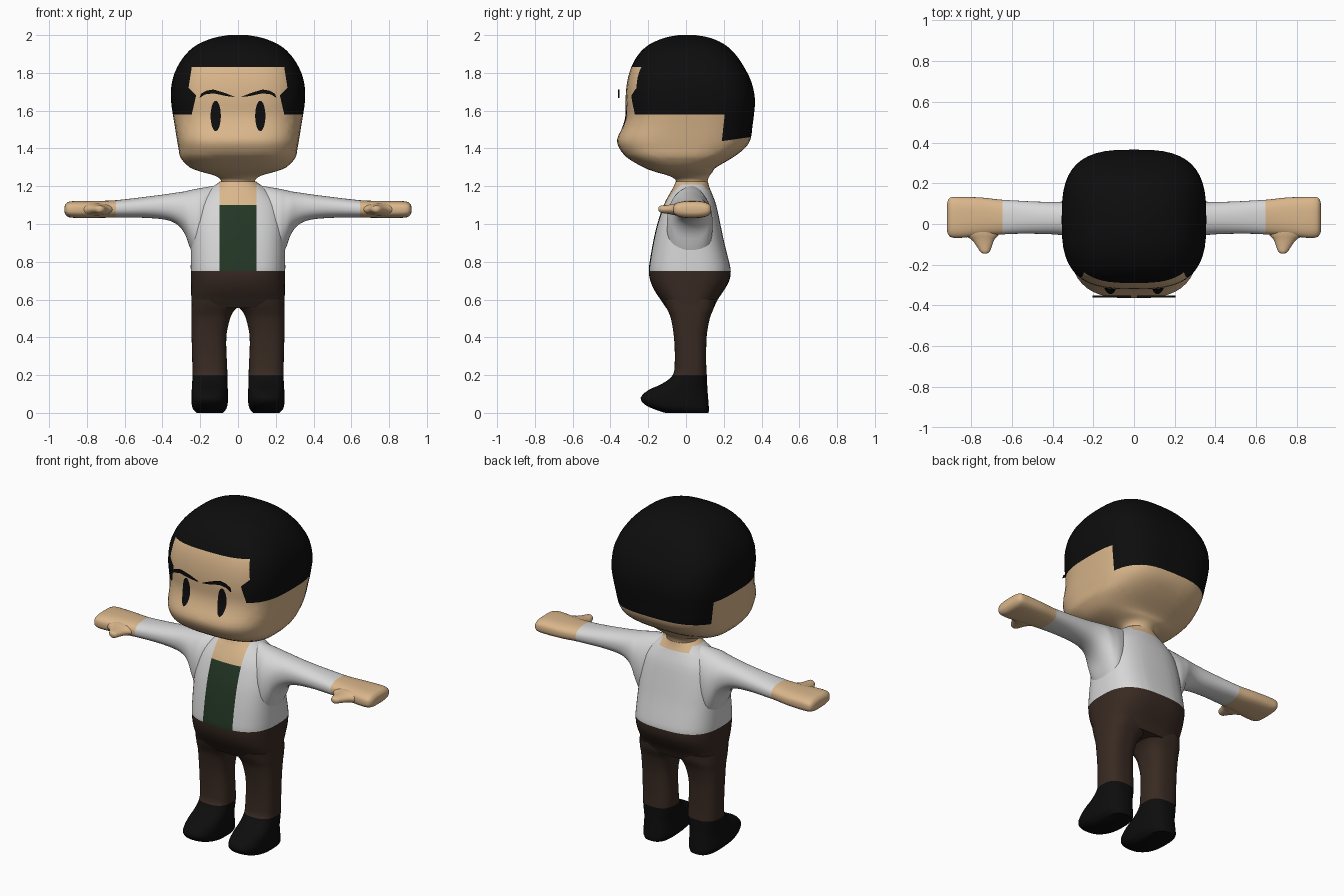
import bpy, bmesh, math
from mathutils import Vector
from mathutils.bvhtree import BVHTree

if "Cube" in bpy.data.objects:
    bpy.data.objects.remove(bpy.data.objects["Cube"])


def material(name, r, g, b):
    m = bpy.data.materials.new(name)
    m.diffuse_color = (r, g, b, 1)
    m.use_nodes = True
    m.node_tree.nodes["Principled BSDF"].inputs["Base Color"].default_value = m.diffuse_color
    return m


SKIN = material("skin", 0.70, 0.47, 0.26)
BLACK = material("black", 0.004, 0.004, 0.004)
WHITE = material("shirt white", 0.68, 0.68, 0.68)
GREEN = material("dark green", 0.017, 0.038, 0.019)
BROWN = material("trouser brown", 0.040, 0.023, 0.016)


def smooth_rows(rows, steps):
    """Catmull-Rom interpolation of the section rows."""
    out = []
    for i in range(len(rows) - 1):
        p0, p1 = rows[max(i - 1, 0)], rows[i]
        p2, p3 = rows[i + 1], rows[min(i + 2, len(rows) - 1)]
        for s in range(steps):
            t = s / steps
            out.append([0.5 * (2 * b + (c - a) * t + (2 * a - 5 * b + 4 * c - d) * t * t
                               + (3 * b - a - 3 * c + d) * t ** 3)
                        for a, b, c, d in zip(p0, p1, p2, p3)])
    return out + [list(rows[-1])]


def loft(rows, axis, steps=3, seg=48):
    """Skin superellipse sections: rows of (t, u0, u1, v0, v1, exponent)."""
    bm = bmesh.new()
    rings = []
    for t, u0, u1, v0, v1, n in smooth_rows(rows, steps):
        ring = []
        for k in range(seg):
            a = 2 * math.pi * k / seg
            c, s = math.cos(a), math.sin(a)
            u = (u0 + u1) / 2 + (u1 - u0) / 2 * math.copysign(abs(c) ** (2 / n), c)
            v = (v0 + v1) / 2 + (v1 - v0) / 2 * math.copysign(abs(s) ** (2 / n), s)
            co = {"x": (t, u, v), "y": (u, t, v), "z": (u, v, t)}[axis]
            ring.append(bm.verts.new(co))
        rings.append(ring)
    for a, b in zip(rings, rings[1:]):
        for k in range(seg):
            bm.faces.new((a[k], a[(k + 1) % seg], b[(k + 1) % seg], b[k]))
    bm.faces.new(rings[0])
    bm.faces.new(rings[-1])
    bmesh.ops.recalc_face_normals(bm, faces=bm.faces)
    return bm


def cut(bm, co, no):
    bmesh.ops.bisect_plane(bm, geom=bm.verts[:] + bm.edges[:] + bm.faces[:],
                           plane_co=co, plane_no=no, dist=1e-5)


def finish(name, bm, mats, rule=None, mirror=False):
    if rule:
        for f in bm.faces:
            f.material_index = rule(f.calc_center_median())
    me = bpy.data.meshes.new(name)
    bm.to_mesh(me)
    bm.free()
    for m in mats:
        me.materials.append(m)
    ob = bpy.data.objects.new(name, me)
    bpy.context.collection.objects.link(ob)
    bpy.ops.object.select_all(action="DESELECT")
    ob.select_set(True)
    bpy.context.view_layer.objects.active = ob
    bpy.ops.object.shade_smooth_by_angle(angle=math.radians(50))
    if mirror:
        ob.modifiers.new("Mirror", "MIRROR").use_mirror_merge = False
    return ob


# Head with neck: (z, half width, y front, y back, exponent)
head_rows = [(1.19, .09, -.05, .11, 2), (1.23, .09, -.053, .115, 2), (1.255, .12, -.09, .125, 2),
             (1.275, .19, -.16, .14, 2.3), (1.30, .255, -.225, .16, 2.6), (1.35, .303, -.31, .245, 2.9),
             (1.40, .315, -.352, .31, 3), (1.45, .324, -.364, .342, 3), (1.52, .335, -.333, .352, 3),
             (1.58, .345, -.318, .360, 3), (1.66, .355, -.320, .365, 3), (1.75, .350, -.312, .347, 3),
             (1.83, .322, -.290, .308, 3), (1.90, .275, -.250, .260, 2.8), (1.95, .215, -.195, .205, 2.6),
             (1.985, .13, -.115, .13, 2.4), (2.0, .05, -.04, .05, 2)]
head = loft([(z, -w, w, a, b, n) for z, w, a, b, n in head_rows], "z")

# Hairline: cut the head along the fringe, temples, sides and nape
temple = [(1.58, .245), (1.68, .222), (1.72, .262), (1.83, .245)]
for z in (1.58, 1.83):
    cut(head, (0, 0, z), (0, 0, 1))
for (z0, x0), (z1, x1) in zip(temple, temple[1:]):
    for s in (1, -1):
        cut(head, (s * x0, 0, z0), (s * (z1 - z0), 0, x0 - x1))
cut(head, (0, .205, 1.58), (0, .14, -.015))
cut(head, (0, .2, 1.44), (0, -.02, .14))


def hair(c):
    if c.y < 0 and 1.58 < c.z < 1.83:
        for (z0, x0), (z1, x1) in zip(temple, temple[1:]):
            if z0 <= c.z <= z1:
                return int(abs(c.x) > x0 + (x1 - x0) * (c.z - z0) / (z1 - z0))
    behind = c.y > .19 + (c.z - 1.44) * .107
    return int(c.z > 1.58 or (behind and c.z > 1.44 + (c.y - .2) * .143))


face_tree = BVHTree.FromBMesh(head)
finish("head", head, [SKIN, BLACK], hair)

# Eyes: oval plates laid on the face
eye = bmesh.new()
bmesh.ops.create_circle(eye, cap_ends=True, cap_tris=True, segments=32, radius=1)
bmesh.ops.subdivide_edges(eye, edges=[e for e in eye.edges if not e.is_boundary], cuts=4)
for v in eye.verts:
    x, z = .118 + v.co.x * .027, 1.572 + v.co.y * .08
    hit = face_tree.ray_cast(Vector((x, -1, z)), Vector((0, 1, 0)))[0]
    v.co = (x, hit.y - .004, z)
finish("eye", eye, [BLACK], mirror=True)

# Eyebrows: thin plates standing just in front of the forehead
brow = bmesh.new()
outline = [(.015, 1.672), (.06, 1.677), (.13, 1.692), (.175, 1.686), (.203, 1.668),
           (.196, 1.69), (.165, 1.706), (.13, 1.712), (.07, 1.694)]
plate = brow.faces.new([brow.verts.new((x, -.352, z)) for x, z in outline])
ext = bmesh.ops.extrude_face_region(brow, geom=[plate])["geom"]
bmesh.ops.translate(brow, vec=(0, -.009, 0), verts=[g for g in ext if isinstance(g, bmesh.types.BMVert)])
bmesh.ops.recalc_face_normals(brow, faces=brow.faces)
finish("eyebrow", brow, [BLACK], mirror=True)

# Torso with hips: (z, half width, y front, y back, exponent)
torso_rows = [(.555, .245, -.105, .147, 2.8), (.60, .247, -.135, .168, 2.8), (.65, .248, -.168, .202, 2.8),
              (.70, .249, -.189, .229, 2.8), (.75, .25, -.197, .237, 2.8), (.80, .25, -.192, .228, 2.8),
              (.90, .248, -.175, .203, 2.8), (1.0, .245, -.152, .182, 2.7), (1.10, .225, -.118, .160, 2.5),
              (1.16, .18, -.087, .138, 2.3), (1.20, .13, -.064, .122, 2.1), (1.225, .095, -.055, .116, 2)]
torso = loft([(z, -w, w, a, b, n) for z, w, a, b, n in torso_rows], "z")
for z in (.75, 1.10, 1.18, 1.21):
    cut(torso, (0, 0, z), (0, 0, 1))
for x in (-.097, .097):
    cut(torso, (x, 0, 0), (1, 0, 0))


def outfit(c):
    if c.z < .75:
        return 2
    middle = abs(c.x) < .097
    if c.z > 1.21 or (middle and (c.z > 1.18 or (c.y < 0 and c.z > 1.10))):
        return 0
    return 3 if middle and c.y < 0 else 1


finish("torso", torso, [SKIN, WHITE, BROWN, GREEN], outfit)

# Arms with hands: (x, y front, y back, z bottom, z top, exponent)
arm = loft([(.11, -.05, .11, .95, 1.205, 2), (.20, -.10, .14, .80, 1.19, 2.2), (.25, -.09, .135, .865, 1.18, 2.2),
            (.28, -.078, .127, .945, 1.173, 2.2), (.32, -.062, .115, .995, 1.167, 2.2),
            (.38, -.052, .108, 1.022, 1.158, 2.2), (.48, -.048, .110, 1.032, 1.145, 2.2),
            (.58, -.048, .115, 1.034, 1.133, 2.3), (.66, -.052, .12, 1.034, 1.125, 2.4),
            (.75, -.058, .13, 1.032, 1.122, 2.6), (.85, -.068, .133, 1.032, 1.122, 2.8),
            (.895, -.066, .132, 1.036, 1.118, 2.8), (.912, -.052, .12, 1.048, 1.106, 2.8),
            (.918, -.035, .10, 1.06, 1.094, 2.6)], "x")
cut(arm, (.645, 0, 0), (1, 0, 0))
finish("arm", arm, [WHITE, SKIN], lambda c: int(c.x > .645), mirror=True)

# Thumbs
thumb = loft([(-.145, .722, .742, 1.07, 1.09, 2), (-.135, .708, .756, 1.06, 1.097, 2),
              (-.105, .697, .775, 1.055, 1.1, 2), (-.075, .685, .80, 1.05, 1.104, 2),
              (-.045, .66, .845, 1.044, 1.11, 2), (.0, .66, .86, 1.045, 1.11, 2)], "y", seg=24)
finish("thumb", thumb, [SKIN], mirror=True)

# Legs with shoes: (z, x inner, x outer, y front, y back, exponent)
leg = loft([(0, .08, .22, -.11, .12, 2.8), (.02, .063, .238, -.17, .121, 2.8), (.045, .055, .245, -.22, .12, 2.7),
            (.08, .053, .246, -.24, .117, 2.6), (.12, .054, .245, -.20, .114, 2.5),
            (.155, .055, .243, -.125, .112, 2.5), (.20, .056, .241, -.07, .11, 2.6),
            (.26, .058, .242, -.06, .107, 2.7), (.34, .062, .244, -.06, .107, 2.7),
            (.42, .060, .246, -.066, .111, 2.7), (.50, .042, .247, -.080, .126, 2.7),
            (.54, .022, .247, -.096, .141, 2.8), (.565, .0, .246, -.108, .150, 2.8),
            (.60, .0, .244, -.12, .155, 2.8)], "z")
cut(leg, (0, 0, .2), (0, 0, 1))
finish("leg", leg, [BLACK, BROWN], lambda c: int(c.z > .2), mirror=True)
